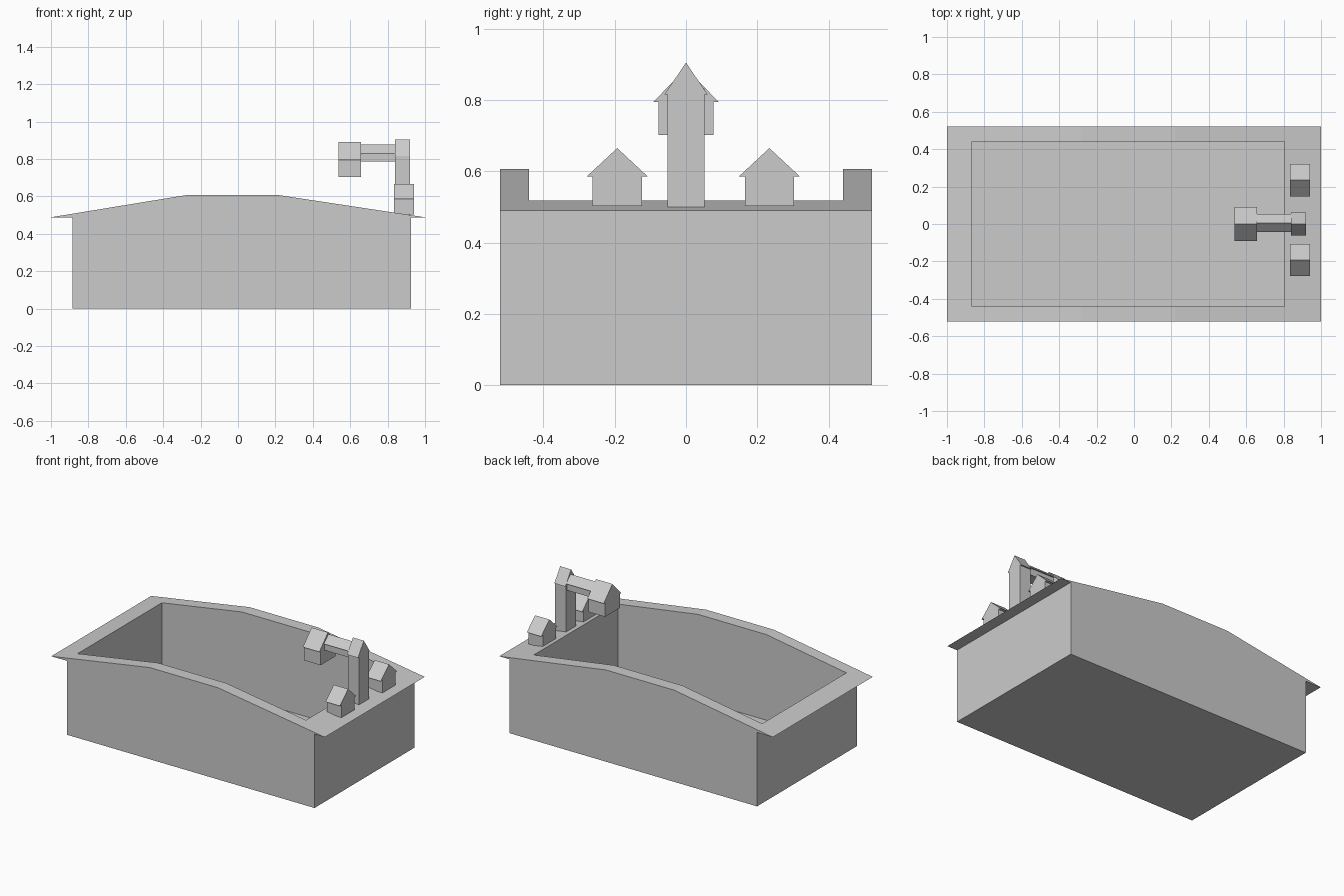
import bpy
import bmesh

cube = bpy.data.objects.get("Cube")
if cube:
    bpy.data.objects.remove(cube, do_unlink=True)

grey = bpy.data.materials.new("light_grey")
grey.use_nodes = True
colour = (0.6, 0.6, 0.6, 1)
grey.diffuse_color = colour
grey.node_tree.nodes["Principled BSDF"].inputs["Base Color"].default_value = colour


def prism(name, profile, offset):
    """Closed solid: a flat profile swept along an offset."""
    bm = bmesh.new()
    face = bm.faces.new([bm.verts.new(p) for p in profile])
    swept = bmesh.ops.extrude_face_region(bm, geom=[face], use_keep_orig=True)
    moved = [v for v in swept["geom"] if isinstance(v, bmesh.types.BMVert)]
    bmesh.ops.translate(bm, verts=moved, vec=offset)
    bmesh.ops.recalc_face_normals(bm, faces=bm.faces)
    mesh = bpy.data.meshes.new(name)
    bm.to_mesh(mesh)
    bm.free()
    mesh.materials.append(grey)
    obj = bpy.data.objects.new(name, mesh)
    bpy.context.collection.objects.link(obj)
    return obj


def gabled(name, x0, x1, y, wall, eave, bottom, eave_z, top):
    """House-shaped block with its ridge along x."""
    outline = [(-wall, bottom), (wall, bottom), (wall, eave_z), (eave, eave_z),
               (0, top), (-eave, eave_z), (-wall, eave_z)]
    return prism(name, [(x0, y + a, z) for a, z in outline], (x1 - x0, 0, 0))


# Basin with an arched rim that overhangs both ends
side = [(-0.885, 0), (0.925, 0), (0.925, 0.488), (1, 0.488),
        (0.22, 0.606), (-0.28, 0.606), (-1, 0.488), (-0.885, 0.488)]
basin = prism("basin", [(x, -0.522, z) for x, z in side], (0, 1.044, 0))

# Hollow inside of the basin
hollow = prism("hollow_cutter", [(-0.865, -0.44, 0.04), (0.805, -0.44, 0.04),
                                 (0.805, 0.44, 0.04), (-0.865, 0.44, 0.04)], (0, 0, 1))
hollow.hide_render = True
cut = basin.modifiers.new("hollow", 'BOOLEAN')
cut.operation = 'DIFFERENCE'
cut.solver = 'EXACT'
cut.object = hollow
bpy.context.view_layer.objects.active = basin
bpy.ops.object.modifier_apply(modifier=cut.name)
bpy.data.objects.remove(hollow, do_unlink=True)

# Tap handles
for name, y in (("right_handle", -0.193), ("left_handle", 0.234)):
    gabled(name, 0.835, 0.94, y, 0.069, 0.086, 0.502, 0.585, 0.665)

# Tap: pillar, arm and spout
gabled("tap_pillar", 0.84, 0.92, 0, 0.052, 0.061, 0.497, 0.815, 0.905)
gabled("tap_arm", 0.655, 0.845, 0.005, 0.04, 0.048, 0.785, 0.83, 0.876)
gabled("tap_spout", 0.538, 0.658, 0, 0.077, 0.091, 0.702, 0.795, 0.89)
